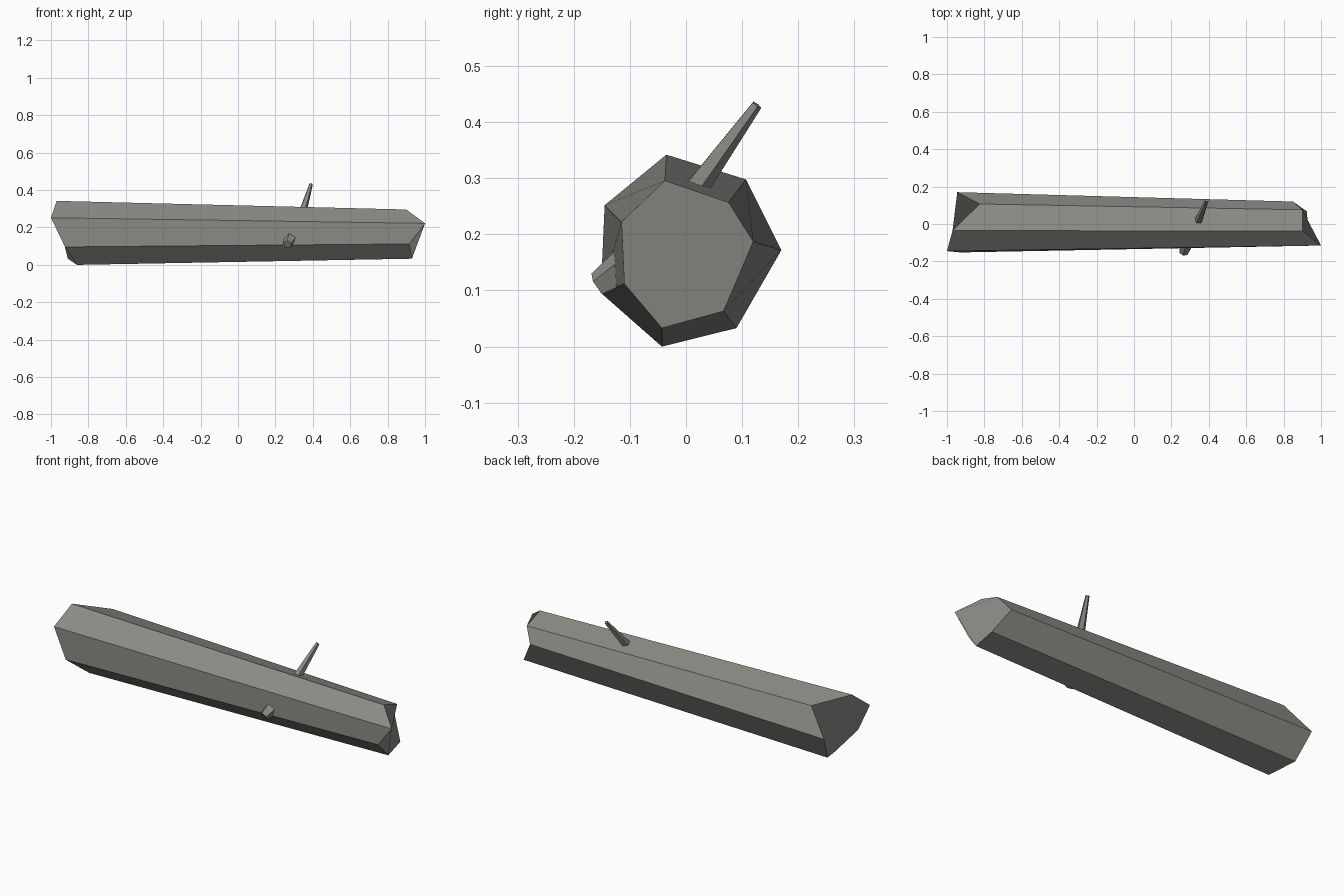
import bpy, bmesh, math
from mathutils import Vector

if "Cube" in bpy.data.objects:
    bpy.data.objects.remove(bpy.data.objects["Cube"])

bark = bpy.data.materials.new("weathered grey wood")
bark.diffuse_color = (0.26, 0.255, 0.235, 1)
bark.use_nodes = True
bark.node_tree.nodes["Principled BSDF"].inputs["Base Color"].default_value = bark.diffuse_color


def skin(name, ring_a, ring_b):
    """Closed, flat-shaded prism between two rings of equal point count."""
    bm = bmesh.new()
    a = [bm.verts.new(p) for p in ring_a]
    b = [bm.verts.new(p) for p in ring_b]
    n = len(a)
    for i in range(n):
        j = (i + 1) % n
        bm.faces.new((a[i], a[j], b[j], b[i]))
    bm.faces.new(a[::-1])
    bm.faces.new(b)
    bmesh.ops.recalc_face_normals(bm, faces=bm.faces)
    mesh = bpy.data.meshes.new(name)
    bm.to_mesh(mesh)
    bm.free()
    mesh.materials.append(bark)
    obj = bpy.data.objects.new(name, mesh)
    bpy.context.collection.objects.link(obj)
    return obj


def stub(name, base, tip, r0, r1, sides=5, turn=0.0):
    """Tapered branch from base to tip."""
    base, tip = Vector(base), Vector(tip)
    q = (tip - base).to_track_quat('Z', 'Y')

    def ring(c, r):
        angles = [turn + math.tau * i / sides for i in range(sides)]
        return [c + q @ Vector((r * math.cos(t), r * math.sin(t), 0)) for t in angles]
    return skin(name, ring(base, r0), ring(tip, r1))


# Seven-sided tapering trunk with jagged broken ends
thick_end = [(-0.97, -0.035, 0.342), (-0.825, 0.107, 0.298), (-0.945, 0.17, 0.172),
             (-0.91, 0.09, 0.033), (-0.86, -0.043, 0.0), (-0.925, -0.152, 0.096),
             (-1.0, -0.145, 0.252)]
thin_end = [(0.90, -0.038, 0.296), (0.90, 0.076, 0.257), (0.85, 0.12, 0.187),
            (0.925, 0.067, 0.063), (0.93, -0.043, 0.033), (0.915, -0.11, 0.112),
            (1.0, -0.115, 0.222)]
skin("log_trunk", thick_end, thin_end)

# Broken branches
stub("long_branch", (0.343, 0.012, 0.275), (0.39, 0.126, 0.431), 0.023, 0.010)
stub("short_branch", (0.282, -0.095, 0.150), (0.265, -0.156, 0.110), 0.038, 0.024, turn=0.3)
